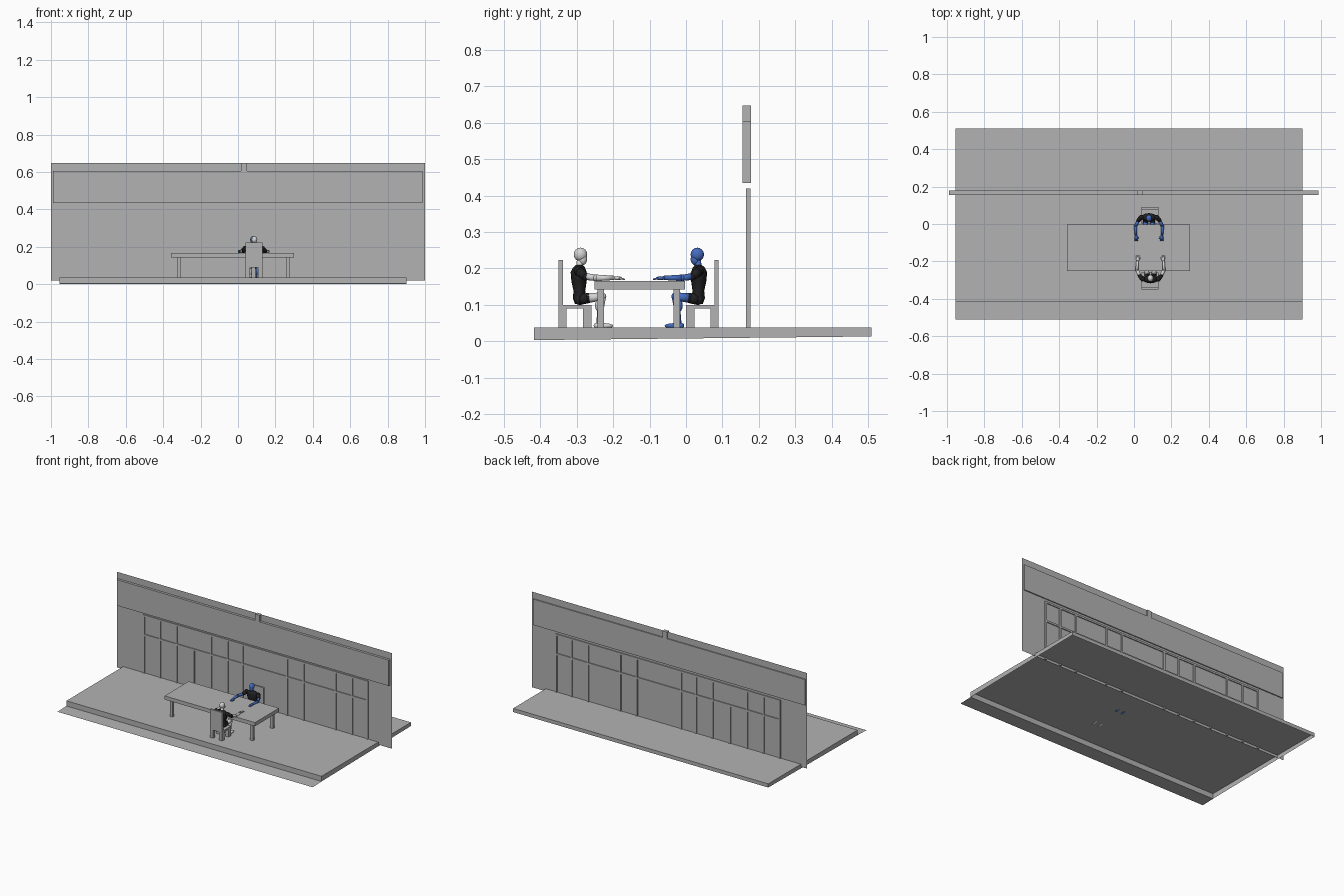
import bpy, bmesh, math
from mathutils import Vector, Matrix

if "Cube" in bpy.data.objects:
    bpy.data.objects.remove(bpy.data.objects["Cube"])


def material(name, rgb):
    m = bpy.data.materials.new(name)
    m.diffuse_color = (*rgb, 1)
    m.use_nodes = True
    m.node_tree.nodes["Principled BSDF"].inputs["Base Color"].default_value = m.diffuse_color
    return m


GREY = material("plain grey", (0.45, 0.45, 0.45))
BLACK = material("black cloth", (0.015, 0.015, 0.017))
WHITE = material("pale grey skin", (0.66, 0.66, 0.66))
BLUE = material("blue skin", (0.06, 0.15, 0.52))


def finish(name, bm, mat, smooth=False):
    mesh = bpy.data.meshes.new(name)
    bm.to_mesh(mesh)
    bm.free()
    mesh.materials.append(mat)
    for p in mesh.polygons:
        p.use_smooth = smooth
    ob = bpy.data.objects.new(name, mesh)
    bpy.context.collection.objects.link(ob)
    return ob


def add_box(bm, x, y, z):
    """Box from (min, max) ranges on each axis."""
    size = [r[1] - r[0] for r in (x, y, z)]
    mid = [(r[0] + r[1]) / 2 for r in (x, y, z)]
    return bmesh.ops.create_cube(
        bm, size=1, matrix=Matrix.Translation(mid) @ Matrix.Diagonal((*size, 1)))["verts"]


def box(name, x, y, z):
    bm = bmesh.new()
    add_box(bm, x, y, z)
    return finish(name, bm, GREY)


def sheet(name, pts):
    bm = bmesh.new()
    bm.faces.new([bm.verts.new(p) for p in pts])
    return finish(name, bm, GREY)


# Floor platform: open underneath, lower rim rising slightly to the back
FLOOR = 0.037
bm = bmesh.new()
add_box(bm, (-0.955, 0.9), (-0.418, 0.51), (0.003, FLOOR))
bottom = [f for f in bm.faces if f.normal.z < -0.5 or
          all(v.co.z < 0.01 for v in f.verts)]
bmesh.ops.delete(bm, geom=bottom, context='FACES_ONLY')
for v in bm.verts:
    if v.co.z < 0.01 and v.co.y > 0:
        v.co.z = 0.013
finish("floor_platform", bm, GREY)
sheet("floor_front_strip", [(-0.955, -0.51, 0), (0.9, -0.51, 0),
                            (0.9, -0.418, 0.003), (-0.955, -0.418, 0.003)])

# Back wall: thin sheet with header board and a small post above it
sheet("wall", [(-1, 0.171, 0.02), (1, 0.171, 0.02), (1, 0.171, 0.648), (-1, 0.171, 0.648)])
box("wall_header", (-0.99, 0.987), (0.155, 0.178), (0.435, 0.605))
box("wall_post", (0.015, 0.047), (0.155, 0.178), (0.605, 0.648))

# Window frame bars
bm = bmesh.new()
bar_y = (0.1655, 0.177)
T = 0.006
for x in (-0.803, -0.685, -0.565, -0.315, -0.195, -0.085,
          0.237, 0.357, 0.59, 0.71, 0.822):
    add_box(bm, (x - T, x + T), bar_y, (0.025, 0.42))
add_box(bm, (-0.44 - T, -0.44 + T), bar_y, (0.025, 0.285))
for z in (0.414, 0.287):
    add_box(bm, (-0.809, 0.828), bar_y, (z - T, z + T))
finish("window_bars", bm, GREY)

# Table
bm = bmesh.new()
add_box(bm, (-0.357, 0.3), (-0.252, -0.003), (0.142, 0.166))
for x in (-0.316, 0.268):
    for y in (-0.234, -0.026):
        add_box(bm, (x - 0.01, x + 0.01), (y - 0.009, y + 0.009), (FLOOR, 0.143))
finish("table", bm, GREY)


def chair(name, back, d):
    """Chair with its back plane at y = back, facing d along y."""
    def span(a, b):
        return tuple(sorted((back + d * a, back + d * b)))
    bm = bmesh.new()
    x0, x1 = 0.04, 0.13
    add_box(bm, (x0, x1), span(0, 0.012), (0.092, 0.223))
    add_box(bm, (x0, x1), span(0, 0.09), (0.09, 0.1))
    for xs in ((x0, x0 + 0.024), (x1 - 0.024, x1)):
        add_box(bm, xs, span(0, 0.022), (FLOOR, 0.091))
        add_box(bm, xs, span(0.067, 0.09), (FLOOR, 0.091))
    finish(name, bm, GREY)


chair("front_chair", -0.35, 1)
chair("back_chair", 0.09, -1)


def figure(prefix, cx, cy, d, skin):
    """Seated mannequin; local points are (side, forward, height)."""
    def P(p):
        return Vector((cx + d * p[0], cy + d * p[1], p[2]))

    def ball(bm, p, r):
        bmesh.ops.create_uvsphere(bm, u_segments=14, v_segments=8, radius=1,
                                  matrix=Matrix.Translation(P(p)) @ Matrix.Diagonal((*r, 1)))

    def limb(bm, a, b, ra, rb):
        va, vb = P(a), P(b)
        rot = (vb - va).to_track_quat('Z', 'Y').to_matrix().to_4x4()
        bmesh.ops.create_cone(bm, segments=12, cap_ends=True, radius1=ra, radius2=rb,
                              depth=(vb - va).length,
                              matrix=Matrix.Translation((va + vb) / 2) @ rot)
        ball(bm, a, (ra,) * 3)
        ball(bm, b, (rb,) * 3)

    # Head: skull, face and neck
    bm = bmesh.new()
    ball(bm, (0, 0.002, 0.238), (0.0155, 0.0185, 0.019))
    ball(bm, (0, 0.008, 0.225), (0.012, 0.0125, 0.016))
    limb(bm, (0, -0.001, 0.196), (0, 0.001, 0.222), 0.010, 0.009)
    finish(prefix + "_head", bm, skin, True)

    # Clothing: stacked elliptical torso rings, hips, short sleeves
    bm = bmesh.new()
    rings = []
    for z, f, w, t in ((0.102, 0.002, 0.024, 0.015), (0.118, 0.0, 0.031, 0.019),
                       (0.138, -0.001, 0.025, 0.016), (0.165, -0.002, 0.034, 0.021),
                       (0.190, -0.003, 0.041, 0.022), (0.203, -0.002, 0.032, 0.016),
                       (0.209, -0.001, 0.012, 0.010)):
        rings.append([bm.verts.new(P((w * math.cos(a * math.pi / 8),
                                      f + t * math.sin(a * math.pi / 8), z)))
                      for a in range(16)])
    for lo, hi in zip(rings, rings[1:]):
        for i in range(16):
            j = (i + 1) % 16
            bm.faces.new((lo[i], lo[j], hi[j], hi[i]))
    bm.faces.new(rings[0][::-1])
    bm.faces.new(rings[-1])
    for s in (-1, 1):
        limb(bm, (s * 0.042, -0.002, 0.192), (s * 0.058, 0.016, 0.177), 0.0135, 0.0105)
        limb(bm, (s * 0.016, 0.0, 0.115), (s * 0.018, 0.022, 0.118), 0.0155, 0.014)
    finish(prefix + "_clothes", bm, BLACK, True)

    # Arms resting on the table, with flat hands and fingers
    bm = bmesh.new()
    for s in (-1, 1):
        elbow, wrist = (s * 0.072, 0.044, 0.174), (s * 0.07, 0.092, 0.174)
        limb(bm, (s * 0.056, 0.014, 0.178), elbow, 0.0095, 0.0085)
        limb(bm, elbow, wrist, 0.009, 0.006)
        ball(bm, (s * 0.068, 0.104, 0.173), (0.009, 0.012, 0.0055))
        for k in range(4):
            x = 0.061 + k * 0.0045
            limb(bm, (s * x, 0.11, 0.173), (s * x, 0.122, 0.170), 0.0027, 0.0022)
        limb(bm, (s * 0.062, 0.099, 0.173), (s * 0.056, 0.110, 0.171), 0.003, 0.0023)
    finish(prefix + "_arms", bm, skin, True)

    # Legs and feet
    bm = bmesh.new()
    for s in (-1, 1):
        knee, ankle = (s * 0.021, 0.062, 0.123), (s * 0.02, 0.052, 0.051)
        limb(bm, (s * 0.018, 0.02, 0.118), knee, 0.0135, 0.011)
        limb(bm, knee, ankle, 0.0105, 0.0065)
        ball(bm, (s * 0.021, 0.053, 0.098), (0.010, 0.011, 0.018))
        ball(bm, (s * 0.021, 0.066, 0.042), (0.0095, 0.026, 0.0075))
        ball(bm, (s * 0.02, 0.048, 0.043), (0.008, 0.010, 0.008))
    finish(prefix + "_legs", bm, skin, True)


figure("front_sitter", 0.088, -0.292, 1, WHITE)
figure("back_sitter", 0.08, 0.033, -1, BLUE)

# Consistent outward normals on the closed parts
for ob in bpy.data.objects:
    if ob.name.endswith("_clothes"):
        bm = bmesh.new()
        bm.from_mesh(ob.data)
        bmesh.ops.recalc_face_normals(bm, faces=bm.faces)
        bm.to_mesh(ob.data)
        bm.free()
